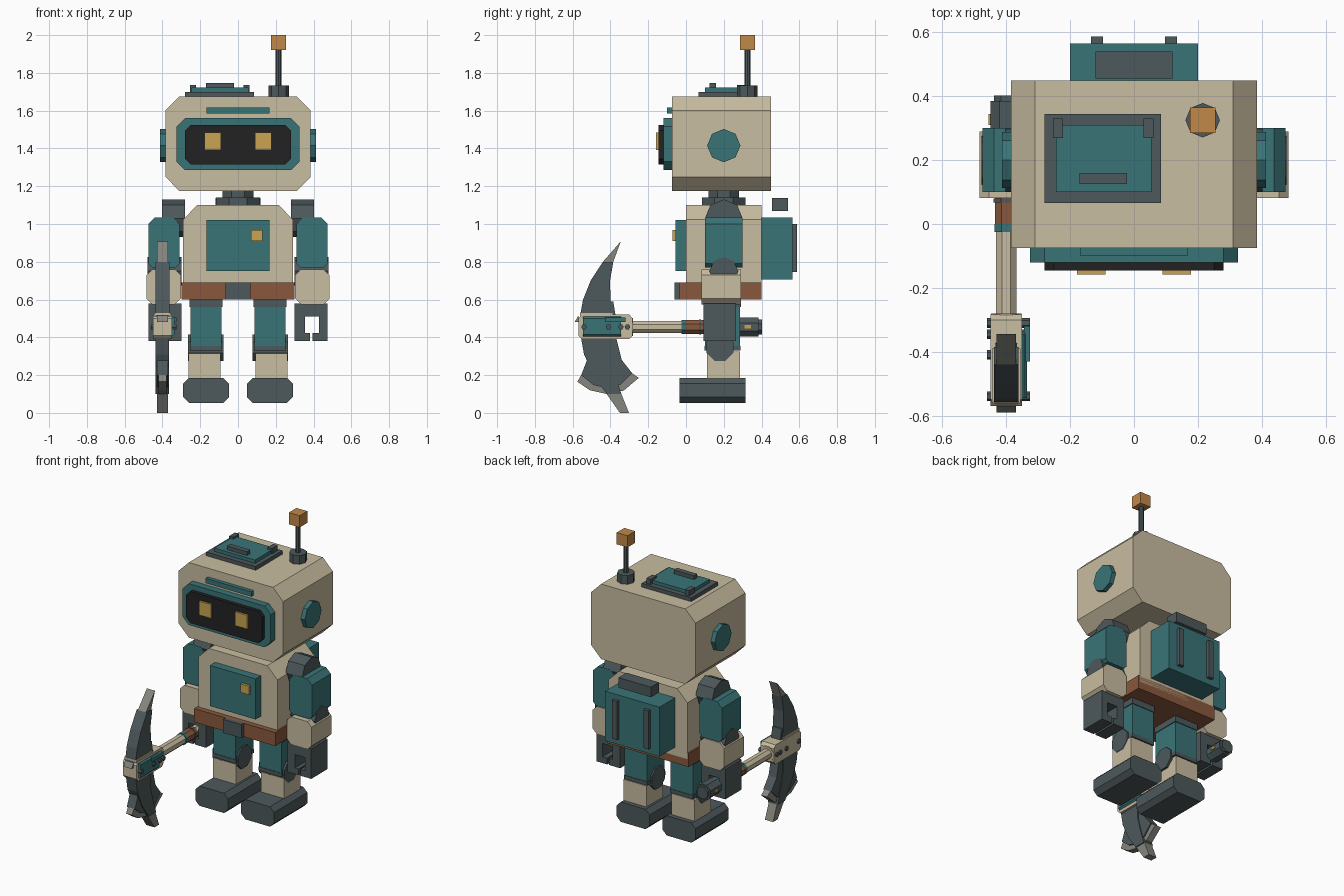
import bpy, bmesh, math

if "Cube" in bpy.data.objects:
    bpy.data.objects.remove(bpy.data.objects["Cube"])


def material(name, rgb):
    m = bpy.data.materials.new(name)
    lin = [((c / 255 + 0.055) / 1.055) ** 2.4 for c in rgb]
    m.diffuse_color = (*lin, 1)
    m.use_nodes = True
    m.node_tree.nodes["Principled BSDF"].inputs["Base Color"].default_value = m.diffuse_color
    return m


BEIGE = material("beige", (201, 189, 161))
TEAL = material("teal", (58, 116, 119))
GREY = material("dark grey", (77, 88, 91))
BROWN = material("brown", (138, 88, 61))
GOLD = material("gold", (202, 164, 82))
BLACK = material("black", (34, 34, 34))
ORANGE = material("orange", (192, 137, 72))
STEEL = material("worn steel", (134, 134, 126))


def prism(name, mat, profile, axis, a, b):
    """Extrude a 2D profile along an axis from a to b."""
    put = {"x": lambda p, q, t: (t, p, q), "y": lambda p, q, t: (p, t, q),
           "z": lambda p, q, t: (p, q, t)}[axis]
    bm = bmesh.new()
    rings = [[bm.verts.new(put(p, q, t)) for p, q in profile] for t in (a, b)]
    n = len(profile)
    bm.faces.new(rings[0])
    bm.faces.new(rings[1])
    for i in range(n):
        j = (i + 1) % n
        bm.faces.new((rings[0][i], rings[0][j], rings[1][j], rings[1][i]))
    bmesh.ops.recalc_face_normals(bm, faces=bm.faces)
    me = bpy.data.meshes.new(name)
    bm.to_mesh(me)
    bm.free()
    me.materials.append(mat)
    ob = bpy.data.objects.new(name, me)
    bpy.context.collection.objects.link(ob)
    return ob


def block(name, mat, x, y, z, top=0.0, bottom=0.0):
    """Box whose front outline has chamfered top and bottom corners."""
    (x0, x1), (z0, z1) = sorted(x), z
    pts = []
    for px, pz, sx, sz, c in ((x0, z0, 1, 1, bottom), (x1, z0, -1, 1, bottom),
                              (x1, z1, -1, -1, top), (x0, z1, 1, -1, top)):
        if c:
            pair = [(px, pz + sz * c), (px + sx * c, pz)]
            pts += pair if sx == sz else pair[::-1]
        else:
            pts.append((px, pz))
    return prism(name, mat, pts, "y", *y)


def rod(name, mat, axis, centre, r, a, b, n=8, turn=0.0):
    pts = [(centre[0] + r * math.cos(math.tau * i / n + turn),
            centre[1] + r * math.sin(math.tau * i / n + turn)) for i in range(n)]
    return prism(name, mat, pts, axis, a, b)


# Head and face
block("head", BEIGE, (-.385, .385), (-.075, .45), (1.175, 1.675), .075, .075)
block("face_frame", TEAL, (-.325, .325), (-.12, -.07), (1.285, 1.56), .045, .045)
block("screen", BLACK, (-.28, .28), (-.145, -.11), (1.315, 1.525), .03, .03)
block("brow", TEAL, (-.168, .168), (-.1, -.07), (1.585, 1.617))

# Roof hatch
block("hatch_frame", GREY, (-.28, .085), (.065, .345), (1.67, 1.7))
block("hatch", TEAL, (-.245, .055), (.1, .31), (1.69, 1.722))
block("hatch_handle", GREY, (-.17, -.022), (.125, .16), (1.71, 1.747))
for x in (-.238, .045):
    block("hatch_hinge", GREY, (x - .016, x + .016), (.27, .33), (1.69, 1.735))

# Antenna
rod("antenna_base", GREY, "z", (.215, .325), .054, 1.67, 1.733)
rod("antenna_rod", GREY, "z", (.215, .325), .016, 1.72, 1.93)
block("antenna_tip", ORANGE, (.175, .255), (.285, .365), (1.922, 2.0))

# Neck, torso and belt
rod("neck", GREY, "z", (0, .2), .088, 1.08, 1.19, turn=math.pi / 8)
rod("neck_collar", GREY, "z", (0, .2), .125, 1.09, 1.14, turn=math.pi / 8)
block("torso", BEIGE, (-.29, .29), (0, .4), (.65, 1.1), .075)
block("chest_plate", TEAL, (-.168, .168), (-.055, .01), (.75, 1.02))
block("chest_light", GOLD, (.07, .13), (-.072, -.05), (.91, .967))
block("belt", BROWN, (-.3, .3), (-.035, .4), (.6, .69))
block("buckle", GREY, (-.067, .067), (-.06, -.03), (.6, .69))

# Backpack
block("backpack", TEAL, (-.2, .2), (.395, .565), (.705, 1.035))
block("backpack_handle", GREY, (-.12, .12), (.455, .54), (1.07, 1.137))

# Paired parts
for s, side in ((-1, "right"), (1, "left")):
    def span(a, b):
        return sorted((s * a, s * b))

    block(side + "_eye", GOLD, span(.09, .178), (-.158, -.14), (1.393, 1.485))
    rod(side + "_ear", TEAL, "x", (.2, 1.415), .088, *span(.38, .414))
    block(side + "_backpack_rib", GREY, span(.097, .135), (.56, .587), (.745, 1.0))

    # Arm
    rod(side + "_shoulder", GREY, "x", (.2, 1.03), .1, *span(.28, .402))
    block(side + "_upper_arm", TEAL, span(.31, .474), (.1, .3), (.77, 1.035), .035, .02)
    rod(side + "_elbow", GREY, "x", (.2, .75), .076, *span(.3, .478))
    block(side + "_forearm", BEIGE, span(.303, .484), (.082, .29), (.575, .76), .03, .03)

    # Gripping hand
    block(side + "_palm", GREY, span(.3, .475), (.092, .265), (.51, .58))
    for edge, tip in ((.3, .382), (.475, .395)):
        inner = .355 if edge < .4 else .43
        block(side + "_finger", GREY, span(edge, inner), (.092, .265), (.38, .52))
        block(side + "_fingertip", GREY, span(inner, tip), (.092, .265), (.38, .422))

    # Leg
    block(side + "_thigh", TEAL, span(.087, .252), (.1, .285), (.34, .6))
    block(side + "_hip_band", GREY, span(.082, .257), (.095, .29), (.56, .602))
    block(side + "_knee_band", GREY, span(.084, .255), (.097, .288), (.33, .355))
    rod(side + "_knee", GREY, "x", (.18, .345), .076, *span(.077, .265), turn=math.pi / 8)
    block(side + "_shin", BEIGE, span(.092, .262), (.11, .285), (.17, .325))
    block(side + "_foot", GREY, span(.048, .29), (-.035, .315), (.053, .185), .03, .03)

# Tool handle
X, Z = -.4, .455
for name, mat, r, a, b in (("tool_shaft", BEIGE, .035, -.3, .3),
                           ("front_band", TEAL, .04, -.025, .0),
                           ("leather_grip", BROWN, .039, -.002, .1),
                           ("grip_ring", GREY, .043, .068, .08),
                           ("rear_band", TEAL, .05, .25, .285),
                           ("pommel", GREY, .054, .28, .385),
                           ("pommel_end", GREY, .042, .38, .402),
                           ("head_socket", BEIGE, .052, -.34, -.28)):
    rod(name, mat, "y", (X, Z), r, a, b, turn=math.pi / 8)
for s in (-1, 1):
    block("pommel_light", GOLD, (X + s * .045, X + s * .055), (.31, .345), (.446, .464))

# Tool head block with bolted side plates
prism("tool_head", BEIGE, [(-.55, .39), (-.3, .39), (-.283, .41), (-.283, .5),
                           (-.3, .52), (-.55, .52), (-.57, .5), (-.57, .41)], "x", -.45, -.35)
block("head_plate", TEAL, (-.355, -.335), (-.545, -.345), (.405, .51), .01, .01)
for y in (-.54, -.41, -.345, -.31):
    rod("plate_bolt", GREY, "x", (y, Z), .015, -.46, -.325, n=6)
block("side_rail", TEAL, (-.345, -.325), (-.43, -.32), (.48, .505))

# Pick: upper and lower curved blades with worn tips
for name, mat, pts, h in (
    ("upper_blade", GREY, [(-.565, .49), (-.545, .6), (-.505, .7), (-.44, .8), (-.385, .8),
                           (-.402, .7), (-.4, .6), (-.38, .49)], .038),
    ("upper_tip", STEEL, [(-.44, .8), (-.345, .908), (-.385, .8)], .03),
    ("lower_pick", GREY, [(-.56, .42), (-.54, .31), (-.49, .2), (-.42, .1), (-.342, .1),
                          (-.375, .2), (-.4, .3), (-.4, .42)], .036),
    ("lower_tip", STEEL, [(-.42, .1), (-.35, 0), (-.302, 0), (-.342, .1)], .03),
    ("axe_blade", GREY, [(-.54, .4), (-.52, .29), (-.555, .2), (-.49, .148), (-.42, .13),
                         (-.345, .15), (-.285, .21), (-.34, .28), (-.37, .4)], .03),
    ("axe_edge", STEEL, [(-.555, .2), (-.575, .165), (-.51, .12), (-.42, .1), (-.33, .118),
                         (-.25, .185), (-.285, .21), (-.345, .15), (-.42, .13), (-.49, .148)], .022),
    ("blade_clamp", BEIGE, [(-.56, .5), (-.56, .53), (-.39, .53), (-.39, .5)], .045),
    ("blade_catch", STEEL, [(-.59, .48), (-.57, .515), (-.56, .48)], .03),
    ("blade_spur", GREY, [(-.43, .5), (-.42, .59), (-.385, .59), (-.37, .5)], .034),
):
    prism(name, mat, pts, "x", X - h, X + h)
